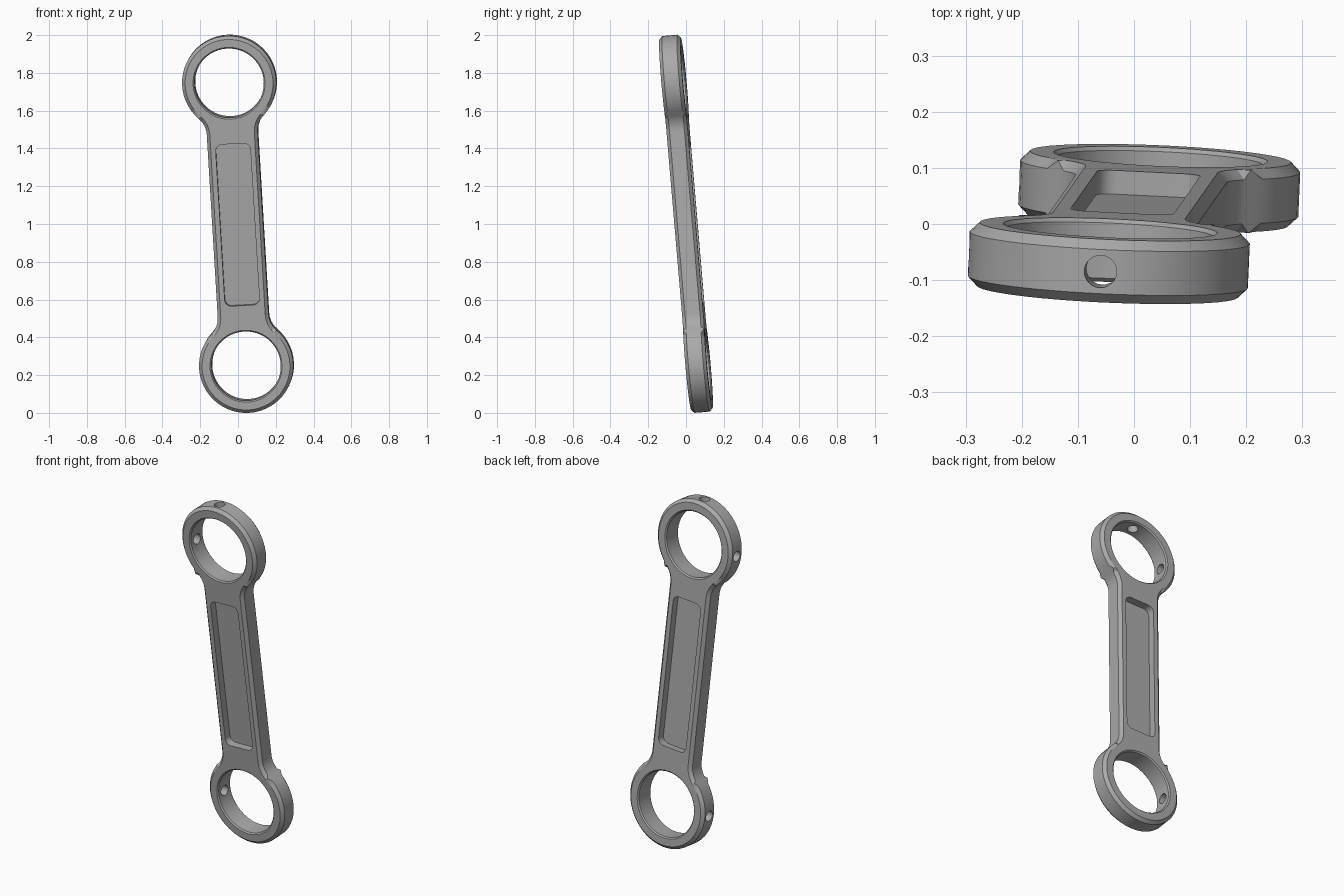
import bpy, bmesh, math
from mathutils import Matrix, Vector

if "Cube" in bpy.data.objects:
    bpy.data.objects.remove(bpy.data.objects["Cube"], do_unlink=True)

HALF = 0.753        # rod centre to ring centre
R, HOLE = 0.25, 0.184
T = 0.113           # thickness
W, FILLET = 0.135, 0.12
WEB = 0.028         # thickness left between the pockets


def arc(cx, cz, r, a0, a1, n):
    """Points on an arc, both ends included."""
    return [(cx + r * math.cos(a0 + (a1 - a0) * i / n),
             cz + r * math.sin(a0 + (a1 - a0) * i / n)) for i in range(n + 1)]


def prism(name, outline, y0, y1, chamfer=0):
    """Extrude an x-z outline along y, optionally chamfering both rims."""
    bm = bmesh.new()
    face = bm.faces.new([bm.verts.new((x, y0, z)) for x, z in outline])
    out = bmesh.ops.extrude_face_region(bm, geom=[face])["geom"]
    for v in out:
        if isinstance(v, bmesh.types.BMVert):
            v.co.y = y1
    if chamfer:
        rims = [e for e in bm.edges if abs(e.verts[0].co.y - e.verts[1].co.y) < 1e-5]
        bmesh.ops.bevel(bm, geom=rims, offset=chamfer, segments=1, affect='EDGES')
    return finish(name, bm)


def finish(name, bm):
    bmesh.ops.recalc_face_normals(bm, faces=bm.faces)
    mesh = bpy.data.meshes.new(name)
    bm.to_mesh(mesh)
    bm.free()
    obj = bpy.data.objects.new(name, mesh)
    bpy.context.collection.objects.link(obj)
    return obj


def bore(name, z):
    """Ring bore cutter, flared at both faces."""
    c = 0.007
    stations = [(-T, HOLE + c + T / 2), (-T / 2 + c, HOLE), (T / 2 - c, HOLE), (T, HOLE + c + T / 2)]
    bm = bmesh.new()
    loops = [[bm.verts.new((x, y, pz)) for x, pz in arc(0, z, r, 0, 2 * math.pi, 48)[:-1]]
             for y, r in stations]
    for a, b in zip(loops, loops[1:]):
        for i in range(len(a)):
            j = (i + 1) % len(a)
            bm.faces.new((a[i], a[j], b[j], b[i]))
    bm.faces.new(loops[0])
    bm.faces.new(loops[-1])
    return finish(name, bm)


def drill(name, centre, direction):
    """Small round cutter through one wall of a ring."""
    d = Vector(direction)
    bm = bmesh.new()
    bmesh.ops.create_cone(bm, cap_ends=True, segments=24, radius1=0.029, radius2=0.029, depth=0.16)
    rot = d.to_track_quat('Z', 'Y').to_matrix().to_4x4()
    bm.transform(Matrix.Translation(Vector(centre) + d * 0.22) @ rot)
    return finish(name, bm)


# Rod outline: ring arc and fillets at the top, then turned for the bottom
fx = W + FILLET
fz = HALF - math.sqrt((R + FILLET) ** 2 - fx ** 2)
ang = math.atan2(HALF - fz, -fx)
right_ring = -math.atan2(HALF - fz, fx)
top = arc(fx, fz, FILLET, math.pi, math.pi + right_ring, 6)
top += arc(0, HALF, R, right_ring, math.pi - right_ring, 40)[1:]
top += arc(-fx, fz, FILLET, -right_ring, 0, 6)[1:]
outline = top + [(-x, -z) for x, z in top]
rod = prism("connecting_rod", outline, -T / 2, T / 2, 0.017)

# Pocket outline: rounded rectangle
pw, pl, pr = 0.092, 0.43, 0.035
pocket = []
for i, (sx, sz) in enumerate(((1, 1), (-1, 1), (-1, -1), (1, -1))):
    pocket += arc(sx * (pw - pr), sz * (pl - pr), pr, i * math.pi / 2, (i + 1) * math.pi / 2, 6)

# Cutters: a pocket on each face, a bore and two oil holes per ring
cutters = []
for s, side in ((-1, "front"), (1, "back")):
    cutters.append(prism(side + "_pocket_cutter", pocket, s * WEB / 2, s * T))
for s, end in ((1, "top"), (-1, "bottom")):
    centre = (0, 0, s * HALF)
    cutters.append(bore(end + "_bore_cutter", s * HALF))
    cutters.append(drill(end + "_end_hole_cutter", centre, (0, 0, s)))
    cutters.append(drill(end + "_side_hole_cutter", centre, (-1, 0, 0)))
for c in cutters:
    mod = rod.modifiers.new(c.name, 'BOOLEAN')
    mod.operation, mod.solver, mod.object = 'DIFFERENCE', 'EXACT', c

# Bake the cuts and drop the cutters
graph = bpy.context.evaluated_depsgraph_get()
baked = bpy.data.meshes.new_from_object(rod.evaluated_get(graph))
rod.modifiers.clear()
rod.data = baked
for c in cutters:
    bpy.data.objects.remove(c, do_unlink=True)

# Lean the rod and stand it on the ground
up = Vector((-0.06, -0.085, 1)).normalized()
side = Vector((1, -0.045, 0))
side = (side - up * side.dot(up)).normalized()
lean = Matrix((side, up.cross(side), up)).transposed().to_4x4()
baked.transform(lean)
baked.transform(Matrix.Translation((0, 0, -min(v.co.z for v in baked.vertices))))

# Plain grey metal
mat = bpy.data.materials.new("grey_metal")
mat.use_nodes = True
grey = (0.4, 0.4, 0.4, 1)
mat.diffuse_color = grey
mat.node_tree.nodes["Principled BSDF"].inputs["Base Color"].default_value = grey
baked.materials.clear()
baked.materials.append(mat)

bpy.ops.object.select_all(action='DESELECT')
rod.select_set(True)
bpy.context.view_layer.objects.active = rod
bpy.ops.object.shade_smooth_by_angle(angle=math.radians(30))
